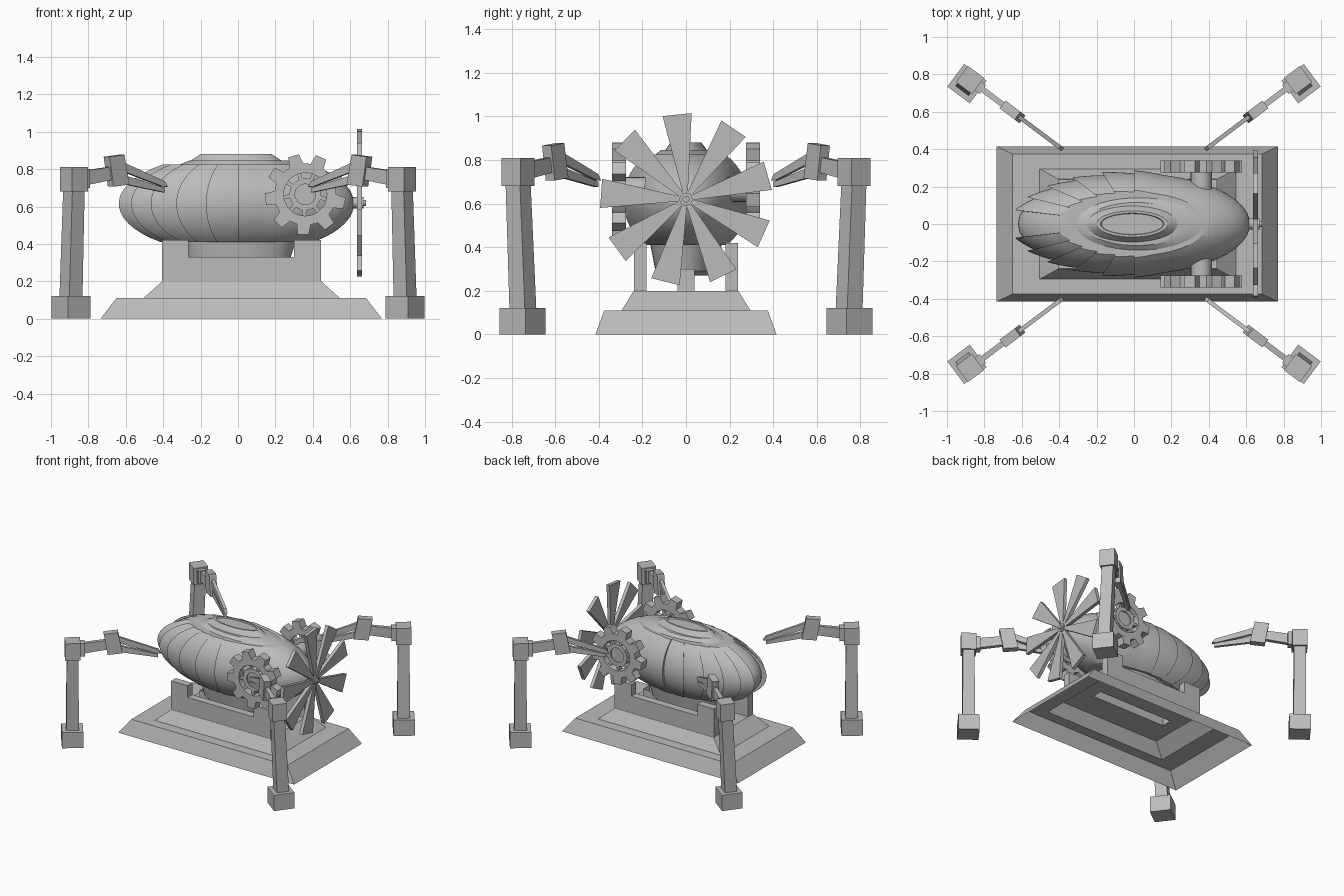
import bpy, bmesh, math
from mathutils import Vector

if "Cube" in bpy.data.objects:
    bpy.data.objects.remove(bpy.data.objects["Cube"])

grey = bpy.data.materials.new("metal grey")
grey.diffuse_color = (0.5, 0.5, 0.5, 1)
grey.use_nodes = True
grey.node_tree.nodes["Principled BSDF"].inputs["Base Color"].default_value = grey.diffuse_color


def make(name, bm, smooth=None):
    bmesh.ops.recalc_face_normals(bm, faces=bm.faces)
    me = bpy.data.meshes.new(name)
    bm.to_mesh(me)
    bm.free()
    me.materials.append(grey)
    ob = bpy.data.objects.new(name, me)
    bpy.context.collection.objects.link(ob)
    if smooth:
        bpy.context.view_layer.objects.active = ob
        ob.select_set(True)
        bpy.ops.object.shade_smooth_by_angle(angle=math.radians(smooth))
        ob.select_set(False)
    return ob


def loft(name, rings, caps=True, smooth=None, loop=False):
    """Skin a list of equally long closed rings."""
    bm = bmesh.new()
    rows = [[bm.verts.new(p) for p in r] for r in rings]
    n = len(rows[0])
    pairs = list(zip(rows, rows[1:])) + ([(rows[-1], rows[0])] if loop else [])
    for a, b in pairs:
        for i in range(n):
            j = (i + 1) % n
            bm.faces.new((a[i], a[j], b[j], b[i]))
    if caps and not loop:
        bm.faces.new(rows[0])
        bm.faces.new(rows[-1])
    return make(name, bm, smooth)


def rect(x0, x1, y, z):
    return [(x0, -y, z), (x1, -y, z), (x1, y, z), (x0, y, z)]


def oval(cx, rx, ry, z, n=48):
    return [(cx + rx * math.cos(2 * math.pi * i / n), ry * math.sin(2 * math.pi * i / n), z) for i in range(n)]


def circle_y(cx, cz, r, y, n=36):
    return [(cx + r * math.cos(2 * math.pi * i / n), y, cz + r * math.sin(2 * math.pi * i / n)) for i in range(n)]


# Stepped hollow plinth with a raised slot post
loft("plinth", [rect(-.735, .77, .415, 0), rect(-.65, .685, .375, .11), rect(-.505, .545, .295, .11),
                rect(-.405, .445, .24, .2), rect(-.30, .34, .04, .2), rect(-.30, .34, .04, .30)], caps=False)

# Notched cradle walls
WALL = [(-.405, .2), (.445, .2), (.445, .42), (.30, .42), (.30, .33), (-.265, .33), (-.265, .42), (-.405, .42)]
for s, side in ((-1, "front"), (1, "back")):
    loft(side + "_cradle_wall", [[(x, s * y, z) for x, z in WALL] for y in (.18, .238)])

# Keel under the hull
loft("keel", [oval(.0, .22, .10, .27), oval(.0, .27, .14, .29), oval(.0, .31, .165, .42)], smooth=30)

# Hull: smooth nose, overlapping raised ribs over the rest
angles = [(a, 1.0) for a in range(-72, 73, 6)]
ribs = []
for a0 in range(75, 165, 15):
    ribs += [(a0 + 3.75 * k, 1.0 + .016 * k) for k in range(5)]
tail = [(a, 1.0) for a in (165.2, 172, 180, 188, 194.8)]
angles += ribs + tail + [(360 - a, f) for a, f in reversed(ribs)]
rings = []
for k in range(19):
    z = -.205 + .415 * k / 18
    c = math.sqrt(1 - (z / .27) ** 2)
    rings.append([(.62 * f * c * math.cos(math.radians(a)), .27 * f * c * math.sin(math.radians(a)), .615 + z)
                  for a, f in angles])
loft("ribbed_hull", rings, smooth=25)

# Layered oval hatch on top
loft("hatch_base", [oval(.025, .335, .14, .80), oval(.025, .335, .14, .825), oval(.01, .27, .115, .845)], smooth=30)
loft("hatch_lid", [oval(-.01, .25, .10, .84), oval(-.01, .19, .07, .88), oval(-.01, .17, .058, .88),
                   oval(-.01, .165, .055, .872)], smooth=30)

# Propeller: nine flat wedge blades and a hub
for i in range(9):
    t = math.radians(96 + 40 * i)
    d, w = Vector((0, math.cos(t), math.sin(t))), Vector((0, -math.sin(t), math.cos(t)))
    c = Vector((0, 0, .62))
    outline = [c + d * .02 - w * .01, c + d * .39 - w * .067, c + d * .39 + w * .067, c + d * .02 + w * .01]
    loft("propeller_blade", [[p + Vector((x, 0, 0)) for p in outline] for x in (.636, .662)])


def circle_x(r, x, n=20):
    return [(x, r * math.cos(2 * math.pi * i / n), .62 + r * math.sin(2 * math.pi * i / n)) for i in range(n)]


loft("propeller_hub", [circle_x(.03, .56), circle_x(.03, .672), circle_x(.016, .672), circle_x(.016, .685)], smooth=30)

# Side gears: rim, teeth, inner ring, spokes and axle
GX, GZ = .36, .665


def polar_block(name, a, half_w0, half_w1, r0, r1, ys):
    ca, sa = math.cos(a), math.sin(a)
    pts = [(r0, -half_w0), (r1, -half_w1), (r1, half_w1), (r0, half_w0)]
    loft(name, [[(GX + r * ca - w * sa, y, GZ + r * sa + w * ca) for r, w in pts] for y in ys])


for s in (-1, 1):
    for name, ri, ro, y0, y1 in (("gear_rim", .115, .165, .275, .34), ("gear_inner_ring", .055, .085, .285, .33)):
        loft(name, [circle_y(GX, GZ, r, s * y) for r, y in ((ri, y0), (ro, y0), (ro, y1), (ri, y1))],
             smooth=30, loop=True)
    for i in range(9):
        a = math.radians(107 + 40 * i)
        polar_block("gear_tooth", a, .038, .03, .155, .215, (s * .275, s * .34))
        polar_block("gear_spoke", a, .010, .010, .08, .12, (s * .29, s * .325))
    loft("gear_axle", [circle_y(GX, GZ, .057, s * y, 20) for y in (.12, .32)], smooth=30)

# Four corner arms, mirrored in x and y
U, V = Vector((-.8, -.6, 0)), Vector((.6, -.8, 0))
TOP = Vector((.877, .77, 0))
UPPER = [(.02, .705), (.26, .745), (.26, .815), (.02, .785)]
ELBOW = [(.218, .866), (.318, .877), (.351, .717), (.246, .706)]
CLAW_HIGH = [(.30, .845), (.60, .735), (.62, .705), (.585, .708), (.30, .795)]
CLAW_LOW = [(.30, .775), (.60, .70), (.60, .675), (.30, .725)]
KNUCKLE = [(.04, .70), (.085, .70), (.085, .80), (.04, .80)]


def arm_part(name, rings, sx, sy):
    loft(name, [[(p[0] * sx, p[1] * sy, p[2]) for p in r] for r in rings])


def square(cx, cy, size, z):
    h = size / 2
    return [Vector((cx, cy, z)) + U * a * h + V * b * h for a, b in ((-1, -1), (1, -1), (1, 1), (-1, 1))]


for sx in (-1, 1):
    for sy in (-1, 1):
        arm_part("arm_foot", [square(.893, .75, .15, 0), square(.893, .75, .15, .122)], sx, sy)
        arm_part("arm_column", [square(.893, .748, .088, .12), square(.877, .77, .082, .70)], sx, sy)
        arm_part("arm_head", [square(.877, .77, .108, .68), square(.877, .77, .108, .81)], sx, sy)
        for name, pts, t in (("arm_knuckle", KNUCKLE, .06), ("arm_upper_link", UPPER, .03),
                             ("arm_elbow", ELBOW, .052), ("arm_upper_claw", CLAW_HIGH, .022),
                             ("arm_lower_claw", CLAW_LOW, .022)):
            arm_part(name, [[TOP + U * d + V * v + Vector((0, 0, z)) for d, z in pts] for v in (-t / 2, t / 2)], sx, sy)
